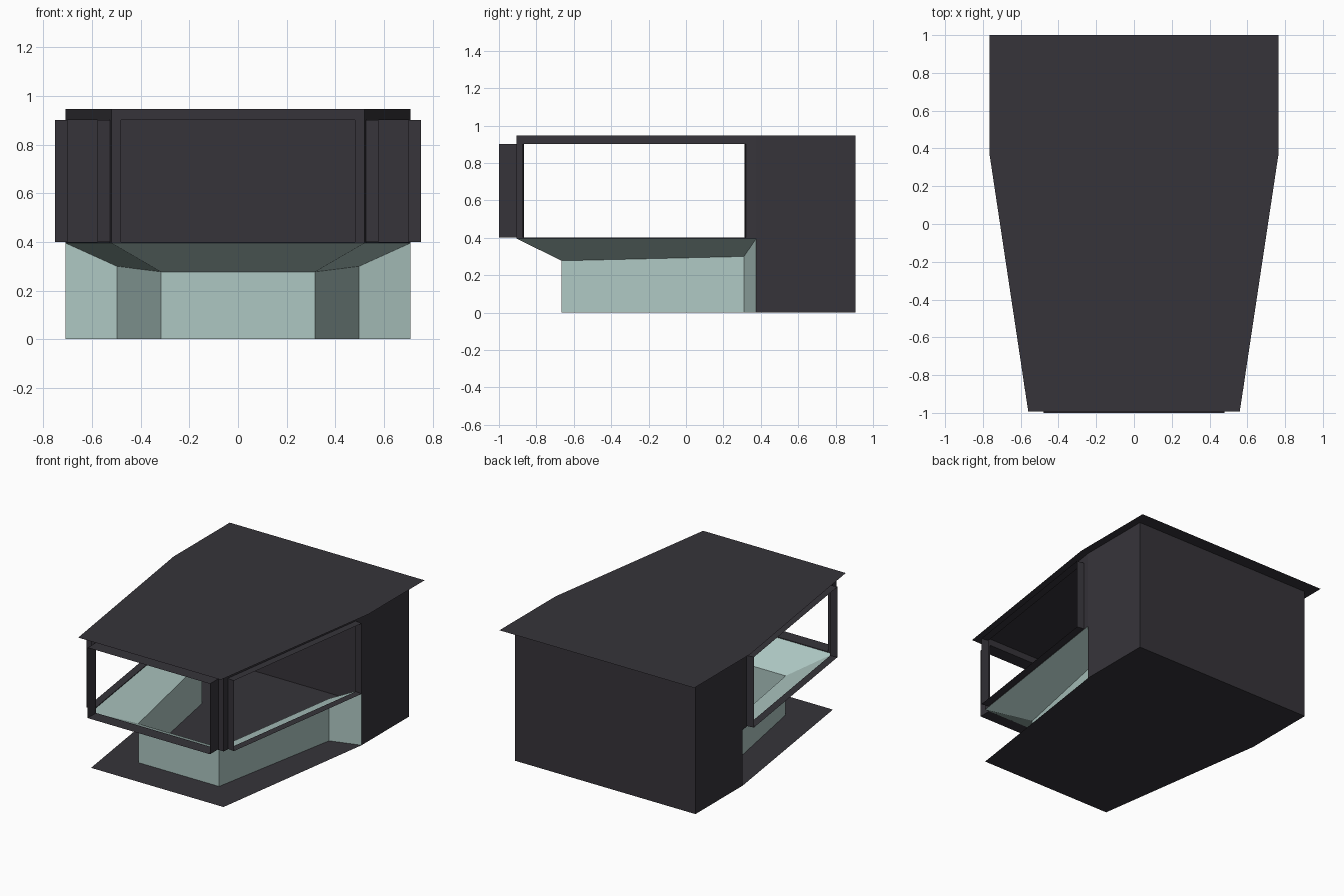
import bpy
from mathutils import Vector

if "Cube" in bpy.data.objects:
    bpy.data.objects.remove(bpy.data.objects["Cube"])


def material(name, rgb):
    m = bpy.data.materials.new(name)
    m.diffuse_color = (*rgb, 1)
    m.use_nodes = True
    m.node_tree.nodes["Principled BSDF"].inputs["Base Color"].default_value = m.diffuse_color
    return m


DARK = material("dark charcoal", (0.037, 0.034, 0.042))
PALE = material("pale sage", (0.42, 0.57, 0.54))


def make(name, verts, faces, mat):
    me = bpy.data.meshes.new(name)
    me.from_pydata([tuple(v) for v in verts], [], faces)
    me.materials.append(mat)
    ob = bpy.data.objects.new(name, me)
    bpy.context.collection.objects.link(ob)
    return ob


def loop_faces(n, closed=True):
    """Side quads joining ring 0..n-1 to ring n..2n-1."""
    return [(i, (i + 1) % n, n + (i + 1) % n, n + i) for i in range(n if closed else n - 1)]


def sheet(name, half, z):
    """Thin symmetric plan from its right-hand points."""
    pts = half + [(-x, y) for x, y in reversed(half)]
    make(name, [(x, y, z) for x, y in pts], [tuple(range(len(pts)))], DARK)


TOP, HEAD, SILL = 0.947, 0.90, 0.40
FRONT = (0.52, -0.905)
MID = (0.708, 0.375)
BACK = (0.708, 0.905)

# flat roof with overhang, and floor
sheet("roof", [(0.56, -0.992), (0.765, 0.37), (0.765, 1.0)], TOP)
sheet("floor", [FRONT, MID, BACK], 0.0)

# solid walls around the back room
rear = [MID, BACK, (-BACK[0], BACK[1]), (-MID[0], MID[1])]
make("rear_walls", [(x, y, z) for z in (0, TOP) for x, y in rear], loop_faces(4, False), DARK)


def window_wall(name, a, b, m0, m1, depth):
    """Thin wall from a to b with an opening, and a sleeve standing out of it."""
    a, b = Vector((*a, 0)), Vector((*b, 0))
    d = (b - a).normalized()
    out = Vector((d.y, -d.x, 0)) * depth
    p, q = a + d * m0, b - d * m1
    up = lambda v, z: v + Vector((0, 0, z))
    outer = [up(a, SILL - 0.005), up(b, SILL - 0.005), up(b, TOP), up(a, TOP)]
    inner = [up(p, SILL), up(q, SILL), up(q, HEAD), up(p, HEAD)]
    make(name + "_wall", outer + inner, loop_faces(4), DARK)
    make(name + "_window_sleeve", inner + [v + out for v in inner], loop_faces(4), DARK)


def flip(p):
    return (-p[0], p[1])


window_wall("front", flip(FRONT), FRONT, 0.04, 0.04, 0.095)
window_wall("right", FRONT, MID, 0.04, 0.055, 0.053)
window_wall("left", flip(MID), flip(FRONT), 0.055, 0.04, 0.053)

# pale undercut base: sloping band under the windows, then upright walls
rim = [(*MID, 0.395), (*FRONT, 0.395)]
waist = [(0.498, 0.31, 0.30), (0.317, -0.665, 0.277)]
foot = [(x, y, 0.0) for x, y, z in waist]


def both(row):
    return row + [(-x, y, z) for x, y, z in reversed(row)]


make("sloping_band", both(rim) + both(waist), loop_faces(4, False), PALE)
make("base_walls", both(waist) + both(foot), loop_faces(4, False), PALE)

# end pieces joining the base to the rear walls
for side, s in (("right", 1), ("left", -1)):
    pts = [foot[0], (*MID, 0.0), rim[0], waist[0]]
    make(side + "_base_return", [(s * x, y, z) for x, y, z in pts], [(0, 1, 2, 3)], PALE)
